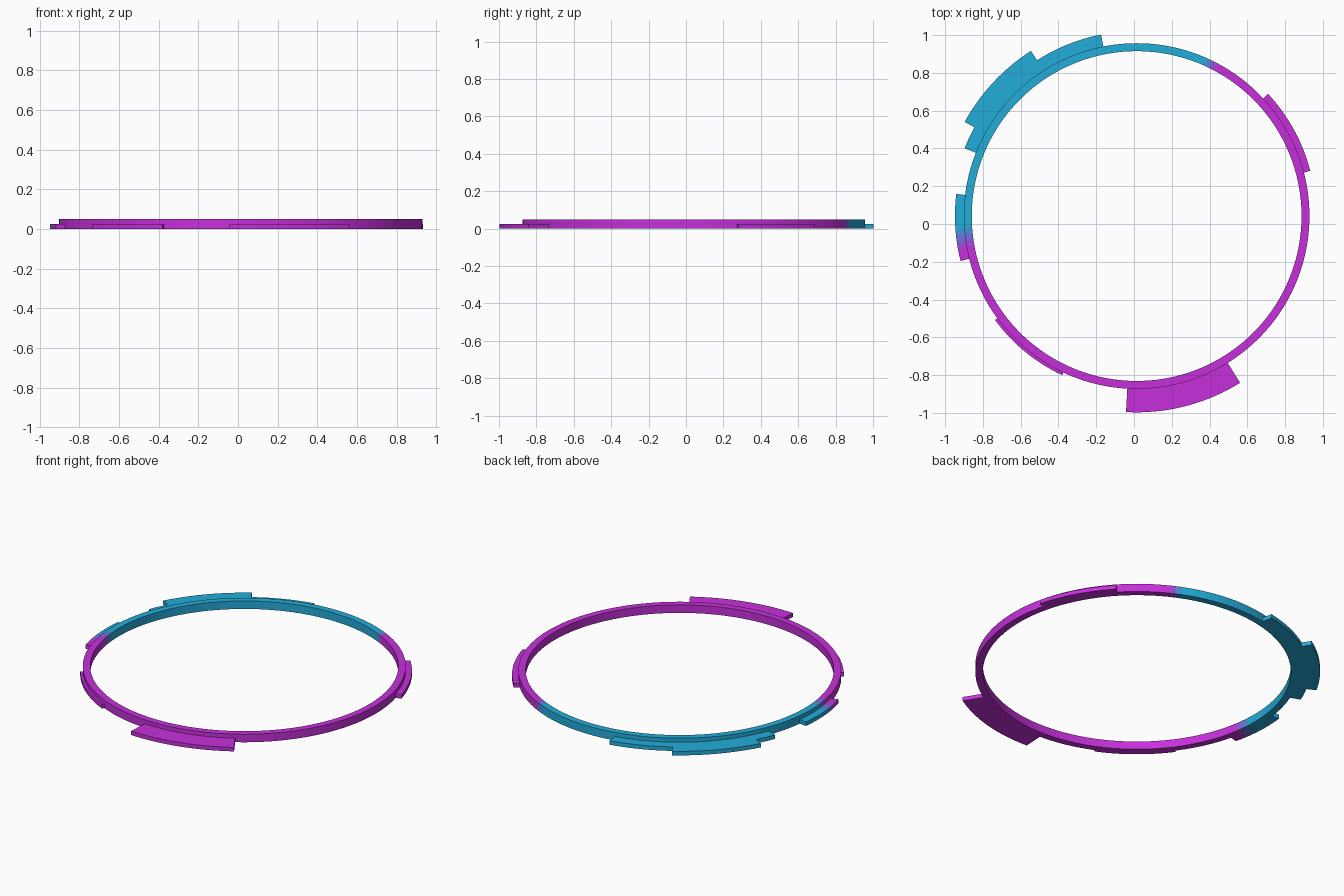
import bpy, bmesh, math

if "Cube" in bpy.data.objects:
    bpy.data.objects.remove(bpy.data.objects["Cube"])

CX, CY = 0.014, 0.042          # ring centre
MAGENTA, TEAL = (198, 48, 219), (36, 172, 218)


def linear(c):
    c /= 255
    return c / 12.92 if c <= 0.04045 else ((c + 0.055) / 1.055) ** 2.4


# Flat colours: magenta, three blend steps, teal
materials = []
for name, t in [("magenta", 0), ("purple_blend", 0.25), ("violet_blend", 0.5),
                ("blue_blend", 0.75), ("teal", 1)]:
    m = bpy.data.materials.new(name)
    m.diffuse_color = [linear(a + (b - a) * t) for a, b in zip(MAGENTA, TEAL)] + [1]
    m.use_nodes = True
    m.node_tree.nodes["Principled BSDF"].inputs["Base Color"].default_value = m.diffuse_color
    materials.append(m)


def colour_at(deg):
    """Teal between the two seams, blending over a few degrees at each."""
    deg %= 360
    t = min((deg - 60.5) / 7, (191.5 - deg) / 8)
    return round(max(0, min(1, t)) * 4)


def arc_band(name, r0, r1, a0, a1, z1):
    """Solid curved bar with a rectangular section; a full turn closes itself."""
    closed = a1 - a0 >= 360
    n = max(2, round((a1 - a0) / 2))
    bm = bmesh.new()
    rows = []
    for i in range(n if closed else n + 1):
        a = math.radians(a0 + (a1 - a0) * i / n)
        rows.append([bm.verts.new((CX + r * math.cos(a), CY + r * math.sin(a), z))
                     for r, z in [(r0, 0), (r1, 0), (r1, z1), (r0, z1)]])
    for i in range(n):
        p, q = rows[i], rows[(i + 1) % len(rows)]
        for k in range(4):
            j = (k + 1) % 4
            f = bm.faces.new((p[k], q[k], q[j], p[j]))
            f.material_index = colour_at(a0 + (a1 - a0) * (i + 0.5) / n)
    if not closed:
        for row, a in ((rows[0], a0), (rows[-1], a1)):
            bm.faces.new(row).material_index = colour_at(a)
    bmesh.ops.recalc_face_normals(bm, faces=bm.faces)
    me = bpy.data.meshes.new(name)
    bm.to_mesh(me)
    bm.free()
    for m in materials:
        me.materials.append(m)
    ob = bpy.data.objects.new(name, me)
    bpy.context.collection.objects.link(ob)
    bpy.ops.object.select_all(action='DESELECT')
    ob.select_set(True)
    bpy.context.view_layer.objects.active = ob
    bpy.ops.object.shade_smooth_by_angle(angle=math.radians(30))


# Main ring
arc_band("main_ring", 0.873, 0.915, 0, 360, 0.05)

# Low outer plates: name, inner radius, outer radius, start and end angle
for name, r0, r1, a0, a1 in [
    ("right_plate", 0.914, 0.950, 14.6, 42.9),
    ("back_left_plate", 0.914, 0.979, 101.1, 158.5),
    ("back_left_wide_plate", 0.978, 1.038, 122.6, 151.3),
    ("left_plate", 0.914, 0.962, 173, 194.3),
    ("front_left_plate", 0.914, 0.930, 216.3, 244.9),
    ("front_plate", 0.914, 1.039, 266.9, 301.8),
]:
    arc_band(name, r0, r1, a0, a1, 0.025)
